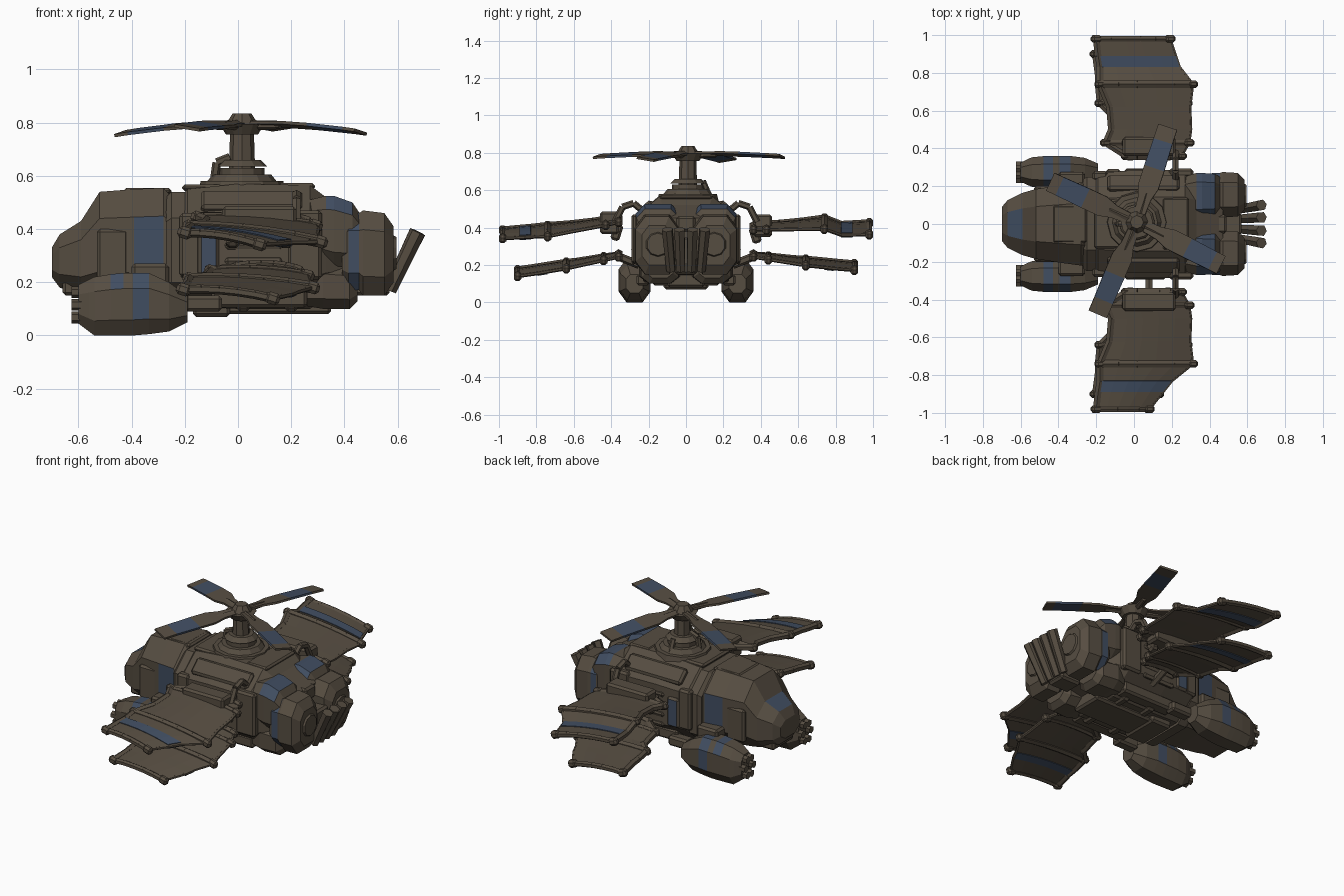
import bpy, bmesh, math
from mathutils import Vector, Matrix

if "Cube" in bpy.data.objects:
    bpy.data.objects.remove(bpy.data.objects["Cube"])


def make_mat(name, rgb):
    m = bpy.data.materials.new(name)
    m.use_nodes = True
    m.diffuse_color = (*rgb, 1)
    m.node_tree.nodes["Principled BSDF"].inputs["Base Color"].default_value = (*rgb, 1)
    return m


MATS = [make_mat("brown armour", (0.093, 0.074, 0.053)),
        make_mat("slate blue", (0.052, 0.075, 0.12))]


def finish(name, bm, blue=None):
    """Turn a bmesh into an object, painting faces blue by a rule."""
    bmesh.ops.recalc_face_normals(bm, faces=bm.faces)
    bm.normal_update()
    if blue:
        for f in bm.faces:
            f.material_index = int(bool(blue(f.calc_center_median(), f.normal)))
    me = bpy.data.meshes.new(name)
    bm.to_mesh(me)
    bm.free()
    for m in MATS:
        me.materials.append(m)
    ob = bpy.data.objects.new(name, me)
    bpy.context.collection.objects.link(ob)
    return ob


def loft(name, secs, yc=0, k=0.45, blue=None):
    """Octagonal hull along x; each section is x, bottom, top, half width."""
    bm = bmesh.new()
    rings = []
    for x, z0, z1, hy in secs:
        zc, hz, j = (z0 + z1) / 2, (z1 - z0) / 2, 1 - k
        pts = [(1, j), (j, 1), (-j, 1), (-1, j), (-1, -j), (-j, -1), (j, -1), (1, -j)]
        rings.append([bm.verts.new((x, yc + a * hy, zc + b * hz)) for a, b in pts])
    for a, b in zip(rings, rings[1:]):
        for i in range(8):
            bm.faces.new((a[i], a[i - 1], b[i - 1], b[i]))
    bm.faces.new(rings[0])
    bm.faces.new(rings[-1])
    return finish(name, bm, blue)


def rod(name, p, q, r, r2=None, n=8):
    p, q = Vector(p), Vector(q)
    d = q - p
    mat = Matrix.Translation((p + q) / 2) @ d.to_track_quat('Z', 'Y').to_matrix().to_4x4()
    bm = bmesh.new()
    bmesh.ops.create_cone(bm, cap_ends=True, segments=n, radius1=r,
                          radius2=r if r2 is None else r2, depth=d.length, matrix=mat)
    return finish(name, bm)


def box(name, c, s, tilt=0, roll=0, blue=None, bevel=0.012):
    bm = bmesh.new()
    mat = (Matrix.Translation(c) @ Matrix.Rotation(tilt, 4, 'Y')
           @ Matrix.Rotation(roll, 4, 'X') @ Matrix.Diagonal((*s, 1)))
    bmesh.ops.create_cube(bm, size=1, matrix=mat)
    bmesh.ops.bevel(bm, geom=bm.edges[:], offset=min(bevel, min(s) * 0.4),
                    segments=1, affect='EDGES')
    return finish(name, bm, blue)


def sheet(name, rows, thick, blue=None):
    """Thin panel from rows of points, thickened with a modifier."""
    bm = bmesh.new()
    grid = [[bm.verts.new(p) for p in row] for row in rows]
    for a, b in zip(grid, grid[1:]):
        for i in range(len(a) - 1):
            bm.faces.new((a[i], a[i + 1], b[i + 1], b[i]))
    ob = finish(name, bm, blue)
    mod = ob.modifiers.new("thickness", 'SOLIDIFY')
    mod.thickness, mod.offset = thick, 0
    return ob


# Cockpit nose with blue windscreen and side panels
loft("cockpit", [(-.70, .22, .33, .09), (-.67, .18, .38, .125), (-.59, .15, .43, .165),
                 (-.52, .14, .54, .185), (-.39, .13, .55, .205), (-.28, .13, .555, .22),
                 (-.24, .13, .51, .23)], k=.5,
     blue=lambda c, n: (n.z > .4 and -.66 < c.x < -.6 and abs(c.y) < .03)
     or (-.38 < c.x < -.29 and abs(n.y) > .8))
box("cockpit_roof_hatch", (-.34, 0, .542), (.18, .2, .025))
box("chin_block", (-.6, 0, .2), (.12, .2, .1))
loft("cockpit_collar", [(-.27, .11, .52, .235), (-.25, .1, .54, .25), (-.2, .1, .54, .25)], k=.45)

# Main hull, roof and belly
loft("main_hull", [(-.24, .13, .50, .23), (-.19, .11, .55, .27), (0, .10, .57, .285),
                   (.27, .10, .565, .285), (.33, .14, .52, .25), (.47, .18, .45, .16)], k=.5)
box("roof_plate_front", (-.13, 0, .555), (.16, .26, .025))
box("roof_plate_rear", (.22, 0, .56), (.14, .28, .025))
box("belly_keel", (.1, 0, .12), (.5, .2, .08))
box("belly_bay", (-.1, 0, .1), (.14, .24, .06))
for x in (.02, .2):
    box("belly_rib", (x, 0, .12), (.05, .36, .06))

# Rotor base, mast and hub
O = Vector((.015, .01, 0))


def ring(name, z0, z1, r, r2=None, n=12):
    rod(name, O + Vector((0, 0, z0)), O + Vector((0, 0, z1)), r, r2, n)


ring("rotor_base", .54, .58, .165, .155)
ring("rotor_base_step", .58, .605, .13, .11)
ring("mast_collar", .6, .63, .085)
ring("mast_collar_top", .635, .66, .095, .07)
ring("mast", .6, .76, .05, .045, 8)
ring("hub_disc", .755, .795, .06, .085)
ring("hub_cap", .795, .835, .06, .035, 8)
for p, q in (((-.09, 0, .58), (-.08, 0, .65)), ((-.08, 0, .65), (-.03, 0, .67)),
             ((.02, .12, .58), (.02, .09, .65))):
    rod("mast_pipe", p, q, .016, n=6)

# Four pitched blades, the lengthwise pair drooping more
for deg, reach, droop in ((72, .53, .06), (155, .505, .15), (247, .53, .06), (333, .5, .13)):
    a = math.radians(deg)
    d, s = Vector((math.cos(a), math.sin(a), 0)), Vector((-math.sin(a), math.cos(a), 0))
    rows = []
    for r, w in ((.05, .03), (.13, .035), (.2, .055), (.3, .055), (.45, .052), (reach, .052)):
        c = O + d * r + Vector((0, 0, .797 - droop * r * r))
        rows.append([c - s * w + Vector((0, 0, w * .15)), c + s * w - Vector((0, 0, w * .15))])
    sheet("rotor_blade", rows, .012,
          lambda c, n: .3 < (c - O).xy.length < .45)
    rod("blade_root", O + Vector((0, 0, .79)), O + d * .16 + Vector((0, 0, .79)), .022, .014, 6)

# Parts repeated on both sides
for s in (1, -1):
    # Gun pods under the nose
    y = .275 * s
    loft("gun_pod", [(-.6, .045, .19, .05), (-.56, .015, .21, .07), (-.54, .0, .22, .078),
                     (-.48, .0, .23, .084), (-.43, .0, .235, .086), (-.395, .0, .235, .086),
                     (-.335, .005, .235, .085), (-.26, .015, .2, .075), (-.19, .05, .15, .045)],
         yc=y, k=.5,
         blue=lambda c, n: -.39 < c.x < -.34 and n.z > -.4
         or (-.47 < c.x < -.44 and n.z > .4))
    for i in range(6):
        a = i * math.pi / 3
        yy, zz = y + .038 * math.cos(a), .115 + .055 * math.sin(a)
        rod("gun_barrel", (-.625, yy, zz), (-.54, yy, zz), .022, n=6)
    box("gun_pod_mount", (-.33, .23 * s, .22), (.14, .09, .1))
    box("gun_pod_tail", (-.13, .23 * s, .12), (.14, .07, .06))

    # Hull side armour, vents and cheek plates
    box("side_armour_front", (-.18, .255 * s, .34), (.08, .05, .24))
    box("side_blue_panel", (-.11, .275 * s, .31), (.08, .03, .18),
        blue=lambda c, n: abs(n.y) > .8)
    box("side_armour_rear", (.25, .27 * s, .34), (.13, .045, .26))
    for z in (.22, .28, .34, .4):
        box("side_vent", (.06, .277 * s, z), (.22, .03, .035), roll=.4 * s)
    box("shoulder_plate", (.05, .215 * s, .503), (.38, .1, .04), roll=-.75 * s)
    box("cockpit_cheek", (-.47, .182 * s, .3), (.12, .04, .2))
    box("lower_skid", (.08, .19 * s, .14), (.36, .08, .07))

    # Rear engines
    yc = .15 * s
    loft("engine_intake", [(.27, .3, .51, .1), (.33, .27, .525, .12), (.36, .26, .525, .12),
                           (.43, .26, .5, .115), (.47, .26, .44, .09)], yc=yc, k=.4,
         blue=lambda c, n: .34 < c.x < .42 and n.z > .2)
    loft("engine_nacelle", [(.39, .2, .41, .1), (.415, .17, .46, .115), (.455, .17, .46, .115),
                            (.47, .15, .47, .12), (.55, .15, .46, .115), (.585, .2, .41, .08)],
         yc=.155 * s, k=.45,
         blue=lambda c, n: .42 < c.x < .45 and abs(n.y) > .6)
    rod("exhaust_ring", (.57, yc, .31), (.595, yc, .31), .075, .06, 10)
    loft("engine_underslung", [(.26, .11, .24, .09), (.32, .1, .27, .11), (.42, .1, .26, .1),
                               (.45, .13, .24, .07)], yc=.14 * s, k=.45)

    # Tilted tail pipes
    for dy in (.035, .1):
        rod("tail_pipe", (.57, dy * s * .8, .17), (.675, dy * s, .39), .026, .031, 6)

    # Curved arms holding the wings
    bend = [(.22, .22 * s, .48), (.22, .28 * s, .53), (.22, .34 * s, .51), (.22, .38 * s, .43)]
    for p, q in zip(bend, bend[1:]):
        rod("wing_arm", p, q, .018, n=6)
    rod("lower_wing_arm", (.08, .25 * s, .2), (.08, .36 * s, .245), .022, n=6)

box("tail_block", (.5, 0, .25), (.14, .12, .2))
box("tail_top", (.44, 0, .42), (.1, .1, .08))


def wing(name, s, secs, outer, band, sides, twist):
    """Cambered wing from sections of span, leading x, trailing x, height."""
    def point(sec, u):
        y, x0, x1, z = sec
        x = x0 + (x1 - x0) * u
        return Vector((x, y * s, z - twist * y * (x - .05) + .05 * u * (1 - u)))
    us = [i / 5 for i in range(6)]
    sheet(name + "_panel", [[point(c, u) for u in us] for c in secs], .018)
    # Painted band on the chosen sides
    for dz in sides:
        sheet(name + "_band", [[point(c, u) + Vector((0, 0, dz)) for u in us]
                               for c in secs[band:band + 2]], .005, lambda c, n: True)
    # Ribs across the chord with knobs at both ends
    for i, r in ((0, .024), (1, .018), (outer, .022), (len(secs) - 1, .017)):
        for u, v in zip(us, us[1:]):
            rod(name + "_rib", point(secs[i], u), point(secs[i], v), r, n=6)
        for u in (0, 1):
            box(name + "_knob", point(secs[i], u), (.055, .04, .045), tilt=.3)
    # Leading spar and trailing edge
    for a, b in zip(secs, secs[1:]):
        rod(name + "_spar", point(a, 0), point(b, 0), .02, n=6)
        rod(name + "_trailing_edge", point(a, 1), point(b, 1), .01, n=6)


# Upper and lower wings, each side hung at its own angle
UP = [(.36, -.04, .25), (.43, -.15, .29), (.5, -.12, .30), (.62, -.13, .295),
      (.74, -.18, .31), (.83, -.18, .24), (.89, -.19, .22), (.98, -.2, .19)]
LO = [(.36, 0, .22), (.44, -.1, .26), (.58, -.12, .27), (.64, -.18, .28),
      (.74, -.19, .22), (.79, -.19, .2), (.9, -.205, .13)]
for s in (1, -1):
    def top(y):
        if s < 0:
            return .44 - .15 * (y - .36)
        return .4 + .06 * (y - .36) if y < .8 else .385

    def bot(y):
        return .25 - (.13 if s > 0 else .19) * (y - .36)
    cut = 0 if s > 0 else .11
    root = .41 if s > 0 else .425
    up = [(y, a, b - cut * max(0, (y - .74) / .24), top(y)) for y, a, b in UP]
    lo = [(y, a, b, bot(y)) for y, a, b in LO]
    wing("upper_wing", s, up, 4, 5, (.011, -.011), .16)
    wing("lower_wing", s, lo, 3, 4, (-.011,), .11)
    box("wing_root_block", (.08, .41 * s, root), (.28, .1, .12))
    for x in (-.02, .18):
        box("wing_root_claw", (x, .37 * s, root - .05), (.05, .05, .09), roll=.3 * s)
